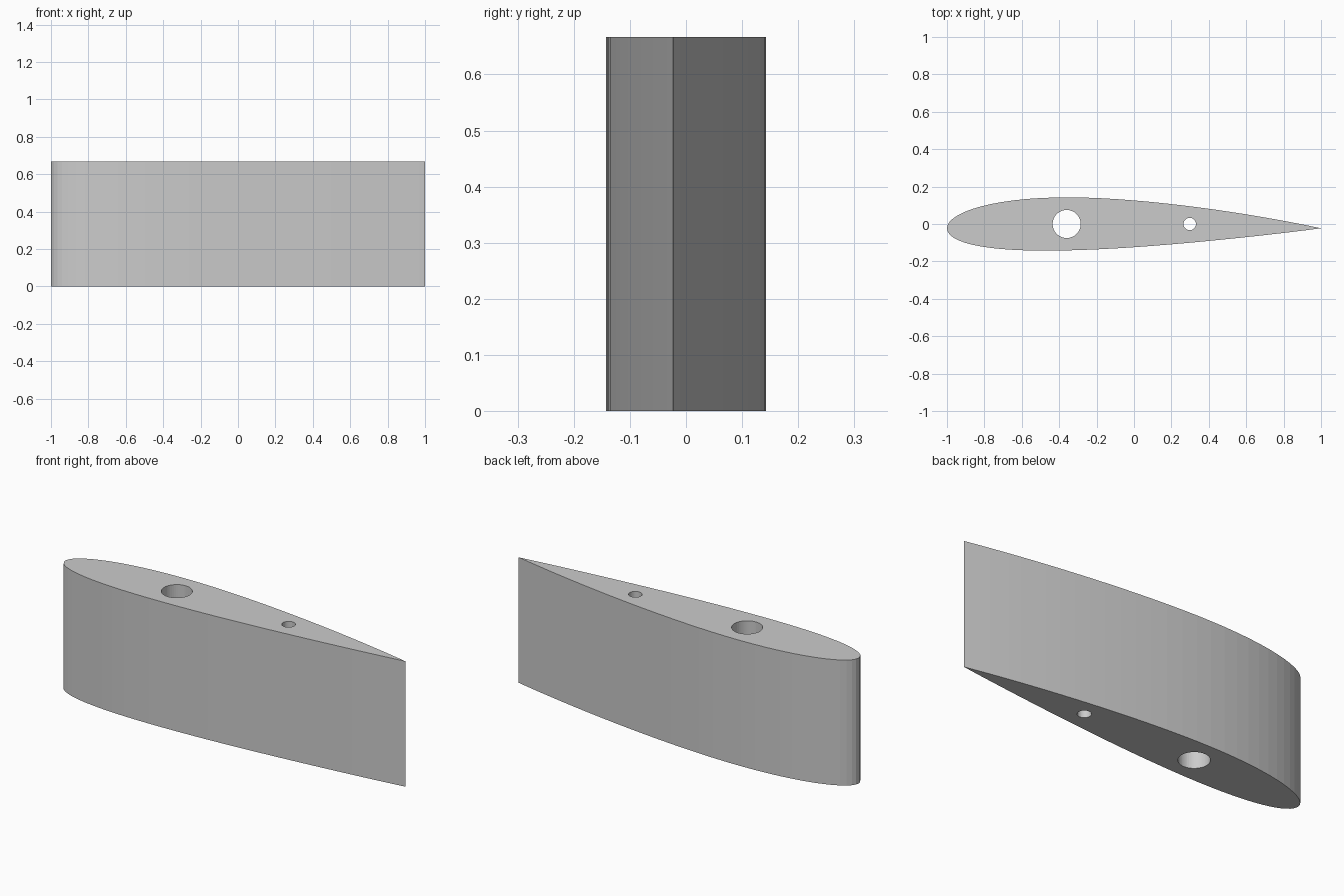
import bpy
import bmesh
from math import sin, cos, pi, sqrt

cube = bpy.data.objects.get("Cube")
if cube:
    bpy.data.objects.remove(cube, do_unlink=True)

CHORD, HEIGHT = 2.0, 0.667
THICKNESS, CAMBER, CAMBER_POS = 0.142, 0.0123, 0.4
STEPS = 36


def half_thickness(t):
    return 5 * THICKNESS * (0.2969 * sqrt(t) - 0.126 * t - 0.3516 * t**2
                            + 0.2843 * t**3 - 0.1036 * t**4)


def camber_line(t):
    p = CAMBER_POS
    if t < p:
        return CAMBER * (2 * p * t - t * t) / p**2
    return CAMBER * (1 - 2 * p + 2 * p * t - t * t) / (1 - p)**2


def wing_outline():
    # Cosine spacing gathers points at the rounded nose
    ts = [(1 - cos(pi * i / STEPS)) / 2 for i in range(STEPS + 1)]
    upper = [(t, camber_line(t) + half_thickness(t)) for t in reversed(ts)]
    lower = [(t, camber_line(t) - half_thickness(t)) for t in ts[1:-1]]
    pts = upper + lower
    ys = [y for _, y in pts]
    mid = (max(ys) + min(ys)) / 2
    return [((t - 0.5) * CHORD, (y - mid) * CHORD) for t, y in pts]


def circle(x, radius, sides=48):
    return [(x + radius * cos(2 * pi * i / sides), radius * sin(2 * pi * i / sides))
            for i in range(sides)]


# Filled section: wing outline with the spar hole and the pin hole
curve = bpy.data.curves.new("wing_section", 'CURVE')
curve.dimensions = '2D'
curve.fill_mode = 'BOTH'
curve.extrude = HEIGHT / 2
for points in (wing_outline(), circle(-0.36, 0.075), circle(0.298, 0.033)):
    spline = curve.splines.new('POLY')
    spline.points.add(len(points) - 1)
    for point, (x, y) in zip(spline.points, points):
        point.co = (x, y, 0, 1)
    spline.use_cyclic_u = True
    spline.use_smooth = False

wing = bpy.data.objects.new("wing_section", curve)
bpy.context.collection.objects.link(wing)
bpy.ops.object.select_all(action='DESELECT')
wing.select_set(True)
bpy.context.view_layer.objects.active = wing
bpy.ops.object.convert(target='MESH')
wing = bpy.context.object

# Weld caps to walls and stand the section on the ground
bm = bmesh.new()
bm.from_mesh(wing.data)
bmesh.ops.remove_doubles(bm, verts=bm.verts, dist=0.00001)
bmesh.ops.recalc_face_normals(bm, faces=bm.faces)
bmesh.ops.translate(bm, verts=bm.verts, vec=(0, 0, HEIGHT / 2))
for face in bm.faces:
    face.smooth = False
    face.material_index = 0
bm.to_mesh(wing.data)
bm.free()

# Plain grey finish
grey = bpy.data.materials.new("light_grey")
grey.use_nodes = True
colour = (0.6, 0.6, 0.6, 1)
grey.diffuse_color = colour
grey.node_tree.nodes["Principled BSDF"].inputs["Base Color"].default_value = colour
wing.data.materials.clear()
wing.data.materials.append(grey)
